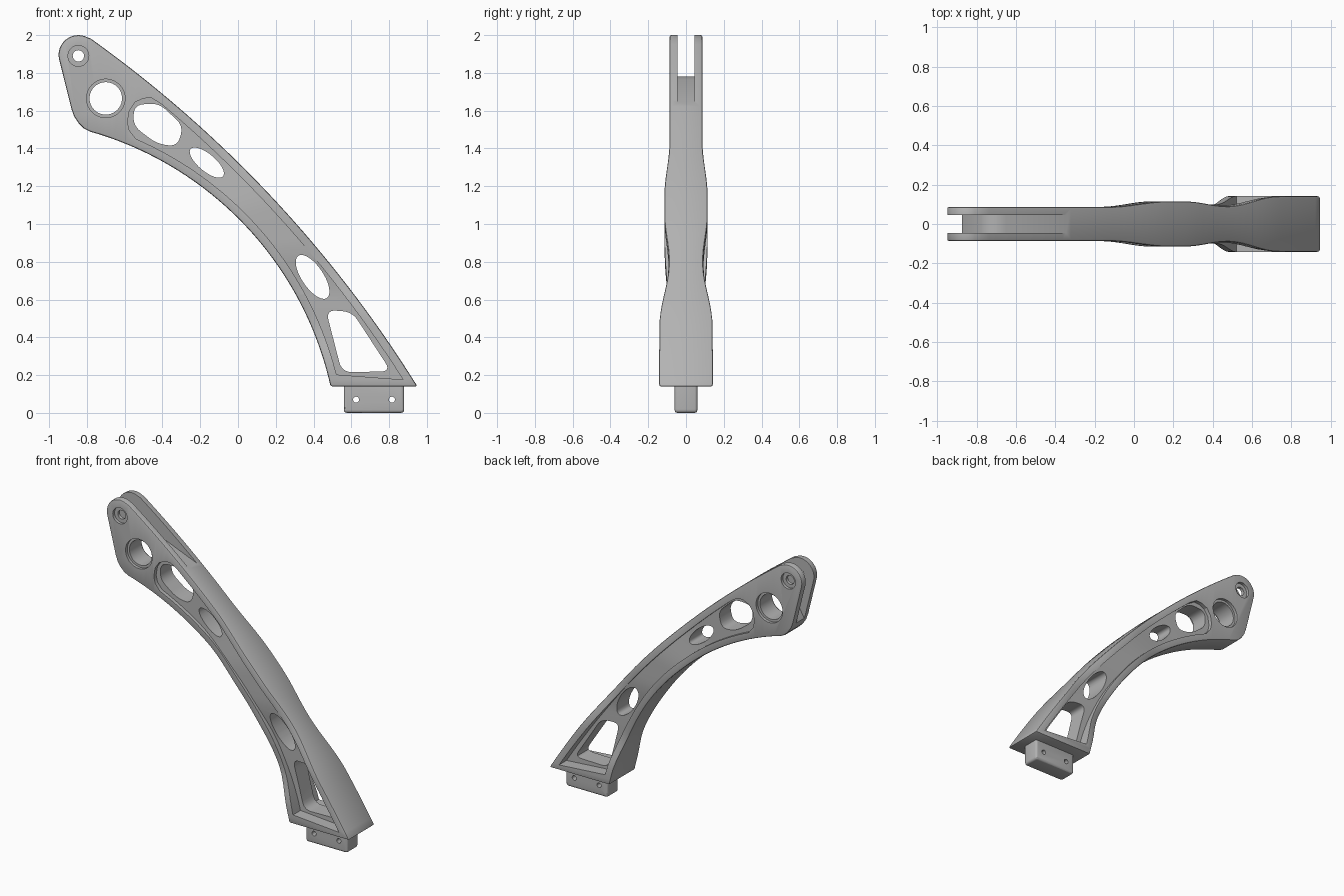
import bpy, bmesh
from math import sin, cos, pi, radians, atan2, hypot
from mathutils import Vector

cube = bpy.data.objects.get("Cube")
if cube:
    bpy.data.objects.remove(cube)

grey = bpy.data.materials.new("satin grey")
grey.use_nodes = True
colour = (0.45, 0.45, 0.45, 1)
grey.diffuse_color = colour
grey.node_tree.nodes["Principled BSDF"].inputs["Base Color"].default_value = colour

STEPS = 48


def make(name, bm):
    bmesh.ops.recalc_face_normals(bm, faces=bm.faces)
    mesh = bpy.data.meshes.new(name)
    bm.to_mesh(mesh)
    bm.free()
    obj = bpy.data.objects.new(name, mesh)
    bpy.context.collection.objects.link(obj)
    mesh.materials.append(grey)
    return obj


def prism(name, outline, y0, y1):
    """Extrude an XZ outline from y0 to y1."""
    bm = bmesh.new()
    a = [bm.verts.new((x, y0, z)) for x, z in outline]
    b = [bm.verts.new((x, y1, z)) for x, z in outline]
    bm.faces.new(a)
    bm.faces.new(b[::-1])
    for i in range(len(a)):
        j = (i + 1) % len(a)
        bm.faces.new((a[i], a[j], b[j], b[i]))
    return make(name, bm)


def apply(obj, mod):
    bpy.context.view_layer.objects.active = obj
    bpy.ops.object.modifier_apply(modifier=mod.name)


def cut(obj, cutter):
    mod = obj.modifiers.new("cut", 'BOOLEAN')
    mod.operation, mod.solver, mod.object = 'DIFFERENCE', 'EXACT', cutter
    apply(obj, mod)
    bpy.data.objects.remove(cutter)


def bevel(obj, width, segments=2):
    mod = obj.modifiers.new("bevel", 'BEVEL')
    mod.width, mod.segments = width, segments
    mod.limit_method, mod.angle_limit = 'ANGLE', radians(40)
    apply(obj, mod)


def ellipse(cx, cz, a, b, tilt=0, n=40):
    t = radians(tilt)
    pts = [(a * cos(2 * pi * i / n), b * sin(2 * pi * i / n)) for i in range(n)]
    return [(cx + u * cos(t) - v * sin(t), cz + u * sin(t) + v * cos(t)) for u, v in pts]


def rounded(points, radius, n=6):
    """Round the corners of a polygon with short quadratic curves."""
    out = []
    pts = [Vector(p) for p in points]
    for i, p in enumerate(pts):
        a = p + (pts[i - 1] - p).normalized() * radius
        b = p + (pts[(i + 1) % len(pts)] - p).normalized() * radius
        for k in range(n + 1):
            t = k / n
            out.append(tuple(a * (1 - t) ** 2 + p * 2 * t * (1 - t) + b * t * t))
    return out


def arc(start, end, sagitta):
    """Return f(t, offset): a point on an arc bulging up and right."""
    s, e = Vector(start), Vector(end)
    chord = e - s
    normal = Vector((-chord.y, chord.x)).normalized()
    r = (chord.length ** 2 / 4 + sagitta ** 2) / (2 * sagitta)
    c = (s + e) / 2 + normal * (sagitta - r)
    a0, a1 = atan2(*(s - c).yx), atan2(*(e - c).yx)

    def f(t, offset=0):
        a = a0 + (a1 - a0) * t
        return (c.x + (r + offset) * cos(a), c.y + (r + offset) * sin(a))
    return f


def ease(keys, t):
    for (t0, v0), (t1, v1) in zip(keys, keys[1:]):
        if t <= t1:
            u = max(0, (t - t0) / (t1 - t0))
            return v0 + (v1 - v0) * (1 - cos(pi * u)) / 2
    return keys[-1][1]


inner = arc((-0.735, 1.475), (0.49, 0.14), 0.243)
outer = arc((-0.78, 1.982), (0.95, 0.14), 0.125)
outer_width = [(0, .087), (.33, .087), (.5, .115), (.55, .115), (.68, .09), (.85, .142), (1, .142)]
inner_width = [(0, .087), (.33, .087), (.52, .115), (.6, .113), (.8, .092), (.96, .142), (1, .142)]
web_width = [(0, .06), (.3, .062), (.5, .095), (.58, .095), (.76, .065), (.9, .06), (1, .06)]


def loft(name, low, high, cap, low_y, high_y, cap_y):
    """Ribbon between two edges plus a flat end cap; *_y give (front, back)."""
    bm = bmesh.new()

    def add(points, ys):
        return [[bm.verts.new((p[0], y[k], p[1])) for p, y in zip(points, ys)] for k in (0, 1)]
    lo, hi, end = add(low, low_y), add(high, high_y), add(cap, [cap_y] * len(cap))
    for k in (0, 1):
        for i in range(len(low) - 1):
            bm.faces.new((lo[k][i], lo[k][i + 1], hi[k][i + 1], hi[k][i]))
        bm.faces.new([lo[k][0]] + [hi[k][0]] + end[k][::-1])
    loops = [lo[k][::-1] + end[k] + hi[k] for k in (0, 1)]
    n = len(loops[0])
    for i in range(n):
        j = (i + 1) % n
        bm.faces.new((loops[0][i], loops[0][j], loops[1][j], loops[1][i]))
    return make(name, bm)


# Curved arm with a rounded head
ts = [i / STEPS for i in range(STEPS + 1)]
chin = [(-.78, 1.488), (-.815, 1.505), (-.845, 1.535), (-.868, 1.57), (-.882, 1.61)]
tip = [(-.845 + .105 * cos(radians(a)), 1.895 + .105 * sin(radians(a))) for a in range(190, 59, -10)]
arm = loft("curved_arm", [inner(t) for t in ts], [outer(t) for t in ts], chin + tip,
           [(-ease(inner_width, t), ease(inner_width, t)) for t in ts],
           [(-ease(outer_width, t), ease(outer_width, t)) for t in ts], (-.087, .087))
bevel(arm, 0.01)

# Recessed panels on both sides
low_t = [.1 + .872 * t for t in ts]
high_t = [.2 + .772 * t for t in ts]
pocket_end = [(-.575, 1.495), (-.585, 1.54), (-.575, 1.6), (-.545, 1.645), (-.5, 1.665), (-.46, 1.668)]
for side in (-1, 1):
    depth = [(side * ease(web_width, (a + b) / 2), side * .3) for a, b in zip(low_t, high_t)]
    cut(arm, loft("pocket_cutter", [inner(t, .045) for t in low_t],
                  [outer(t, -.045) for t in high_t], pocket_end, depth, depth, depth[0]))

# Fork slot in the head
cut(arm, prism("slot_cutter", [(-.3, 1.625), (-.65, 1.765), (-.69, 1.78), (-.74, 1.775), (-.79, 1.74),
                               (-.88, 1.58), (-1.1, 1.58), (-1.1, 2.2), (-.3, 2.2)], -.045, .045))

# Through openings
window = rounded([(.465, .545), (.605, .535), (.81, .22), (.55, .215)], .055)
head_window = rounded([(-.55, 1.63), (-.42, 1.64), (-.29, 1.52), (-.32, 1.41), (-.43, 1.425), (-.555, 1.52)], .05)
for shape in (window, head_window,
              ellipse(-.165, 1.325, .112, .045, -40), ellipse(.395, .72, .135, .057, -56),
              ellipse(-.845, 1.89, .03, .03), ellipse(-.7, 1.665, .086, .086)):
    cut(arm, prism("opening_cutter", shape, -.4, .4))

# Counterbores around the round holes
for x, z, r in ((-.845, 1.89, .055), (-.7, 1.665, .102)):
    for side in (-1, 1):
        cut(arm, prism("counterbore_cutter", ellipse(x, z, r, r), side * .067, side * .3))

# Mounting tenon under the foot
tenon = prism("mounting_tenon", rounded([(.56, 0), (.88, 0), (.88, .16), (.56, .16)], .02), -.06, .06)
bevel(tenon, 0.014, 3)
for x in (.625, .815):
    cut(tenon, prism("pin_cutter", ellipse(x, .07, .016, .016, 0, 20), -.4, .4))

for obj in (arm, tenon):
    bpy.ops.object.select_all(action='DESELECT')
    obj.select_set(True)
    bpy.context.view_layer.objects.active = obj
    bpy.ops.object.shade_smooth_by_angle(angle=radians(30))
